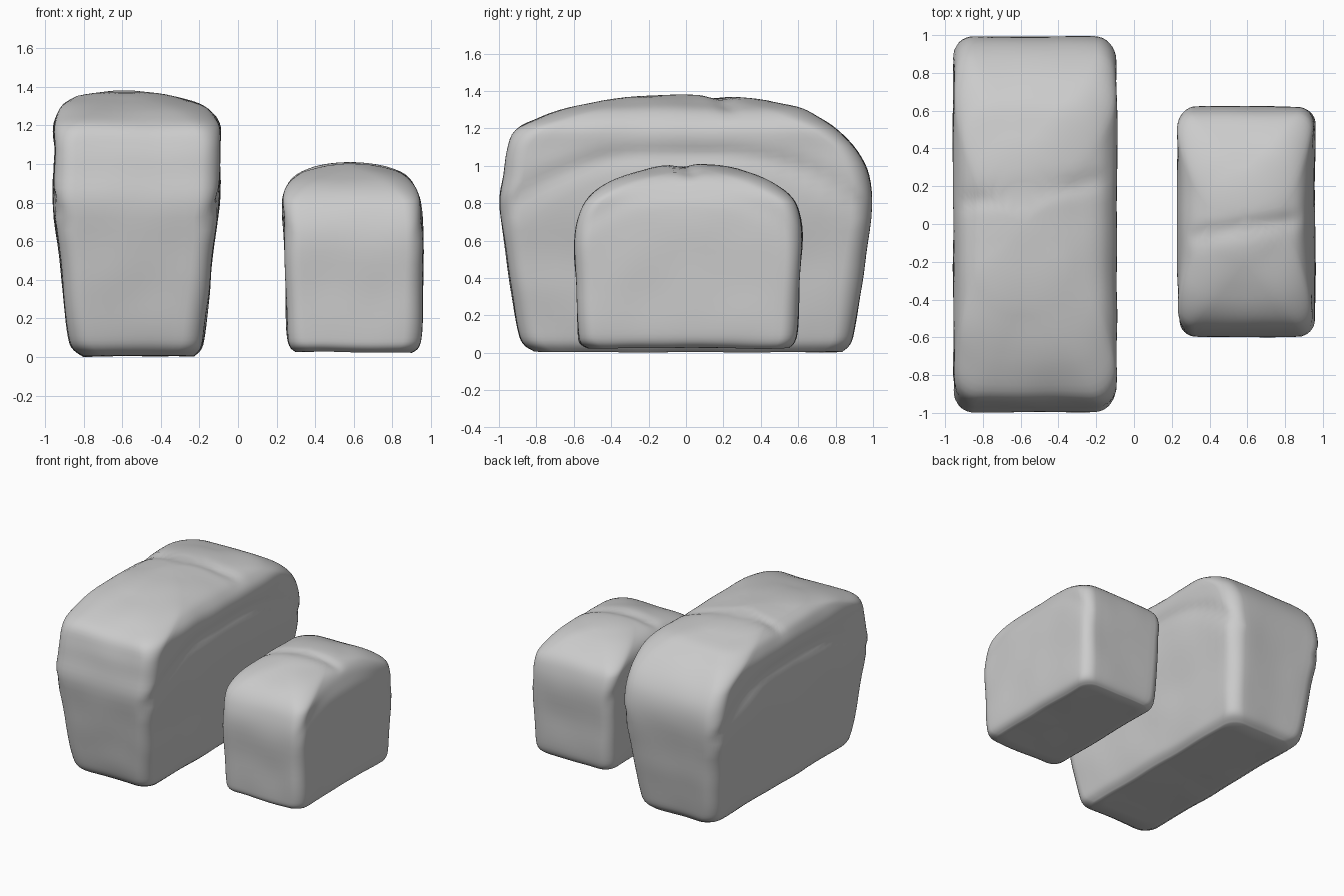
import bpy, bmesh, math
from mathutils import Vector, noise

if "Cube" in bpy.data.objects:
    bpy.data.objects.remove(bpy.data.objects["Cube"])

# Loaf outlines: height, left x, right x, front y, back y
LARGE = [
    (0.005, -.80, -.23, -.81, .83), (.05, -.86, -.19, -.87, .88),
    (.14, -.885, -.172, -.90, .905), (.32, -.905, -.15, -.93, .93),
    (.52, -.925, -.133, -.962, .958), (.78, -.957, -.10, -.997, .993),
    (.95, -.955, -.095, -.975, .978), (1.08, -.95, -.093, -.955, .915),
    (1.19, -.955, -.092, -.91, .81), (1.26, -.935, -.13, -.78, .70),
    (1.31, -.90, -.20, -.63, .60), (1.35, -.83, -.34, -.45, .43)]
SMALL = [
    (.025, .30, .90, -.52, .55), (.055, .27, .935, -.565, .58),
    (.13, .255, .95, -.577, .597), (.35, .247, .955, -.585, .608),
    (.60, .24, .96, -.595, .622), (.74, .230, .955, -.572, .607),
    (.83, .232, .942, -.52, .565), (.90, .262, .908, -.43, .475),
    (.95, .315, .86, -.32, .38), (.985, .39, .78, -.20, .28)]


def smooth_rows(rows, steps):
    """Catmull-Rom interpolation between the outline rows."""
    p = [Vector(r) for r in rows]
    p = [p[0]] + p + [p[-1]]
    out = []
    for i in range(1, len(p) - 2):
        a, b, c, d = p[i - 1:i + 3]
        for k in range(steps):
            t = k / steps
            out.append(.5 * (2 * b + (c - a) * t + (2 * a - 5 * b + 4 * c - d) * t * t
                             + (3 * b - a - 3 * c + d) * t ** 3))
    return out + [p[-1]]


def rounded_rect(x0, x1, y0, y1, r, arc=8, long=22, short=12):
    """Counter-clockwise rounded rectangle with a fixed point count."""
    r = min(r, .48 * (x1 - x0), .48 * (y1 - y0))
    corners = [(x1 - r, y0 + r, -90), (x1 - r, y1 - r, 0),
               (x0 + r, y1 - r, 90), (x0 + r, y0 + r, 180)]
    arcs = [[Vector((cx + r * math.cos(math.radians(a + 90 * k / arc)),
                     cy + r * math.sin(math.radians(a + 90 * k / arc))))
             for k in range(arc + 1)] for cx, cy, a in corners]
    pts = []
    for i in range(4):
        n = short if i % 2 else long
        pts += arcs[i]
        start, end = arcs[i][-1], arcs[(i + 1) % 4][0]
        pts += [start.lerp(end, k / n) for k in range(1, n)]
    return pts


def make_loaf(name, rows, peak, radius, groove_z, groove_depth, crease_y):
    half_len = max(r[4] for r in rows)
    mid_x = (rows[5][1] + rows[5][2]) / 2
    rings = []
    # walls, with corners growing rounder toward the crust
    for z, x0, x1, y0, y1 in smooth_rows(rows, 4):
        r = radius + .12 * max(0, z / peak - .8) / .2
        rings.append([Vector((p.x, p.y, z)) for p in rounded_rect(x0, x1, y0, y1, r)])
    # base and domed crown close inward
    def cap(ring, rise):
        c = sum(ring, Vector()) / len(ring)
        return [[c.lerp(v, s) + Vector((0, 0, rise * (1 - s * s))) for v in ring]
                for s in (.86, .7, .54, .38, .22, .08)]
    bottom = cap(rings[0], .004)
    rings = bottom[::-1] + rings + cap(rings[-1], peak - rows[-1][0])

    # baked surface: arched oven-spring groove, top crease, gentle lumps
    for ring in rings:
        for v in ring:
            q = abs(v.y) / half_len
            d = (v.z - groove_z + .32 * groove_z * q ** 3) / .05
            side = min(1, abs(v.x - mid_x) / .33) ** 6
            v.x -= math.copysign(groove_depth * math.exp(-d * d) * side, v.x - mid_x)
            top = max(0, min(1, (v.z / peak - .9) / .06))
            v.z -= .016 * top * math.exp(-((v.y - crease_y - .15 * (v.x - mid_x)) / .05) ** 2)
            v += noise.noise_vector(v * 3.5) * .008
            v.z = max(0, v.z)

    bm = bmesh.new()
    grid = [[bm.verts.new(v) for v in ring] for ring in rings]
    n = len(grid[0])
    for a, b in zip(grid, grid[1:]):
        for i in range(n):
            j = (i + 1) % n
            bm.faces.new((a[i], a[j], b[j], b[i]))
    bm.faces.new(grid[0][::-1])
    bm.faces.new(grid[-1])
    bmesh.ops.recalc_face_normals(bm, faces=bm.faces)
    for f in bm.faces:
        f.smooth = True
    mesh = bpy.data.meshes.new(name)
    bm.to_mesh(mesh)
    bm.free()
    bpy.context.collection.objects.link(bpy.data.objects.new(name, mesh))


make_loaf("large_loaf", LARGE, 1.38, .11, 1.06, .018, .17)
make_loaf("small_loaf", SMALL, 1.015, .09, .85, .006, -.02)
